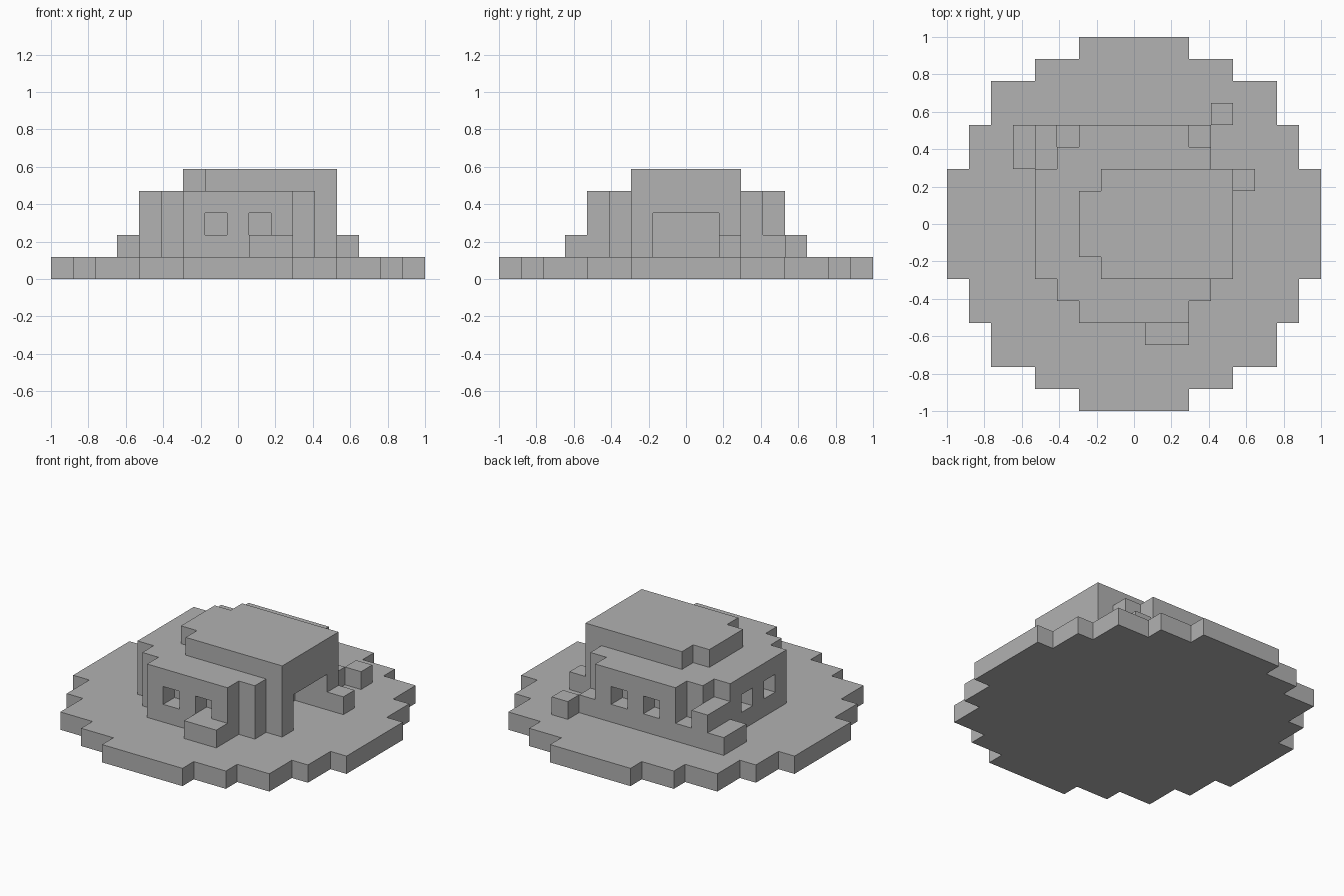
import bpy
import bmesh
from mathutils import Vector

if "Cube" in bpy.data.objects:
    bpy.data.objects.remove(bpy.data.objects["Cube"])

U = 2 / 17  # size of one block

stone = bpy.data.materials.new("stone_grey")
stone.use_nodes = True
grey = (0.445, 0.445, 0.445, 1)
stone.diffuse_color = grey
stone.node_tree.nodes["Principled BSDF"].inputs["Base Color"].default_value = grey


def finish(name, bm):
    """Scale block units to scene units and make the object."""
    bmesh.ops.recalc_face_normals(bm, faces=bm.faces)
    bmesh.ops.scale(bm, vec=(U, U, U), verts=bm.verts)
    mesh = bpy.data.meshes.new(name)
    bm.to_mesh(mesh)
    bm.free()
    mesh.materials.append(stone)
    obj = bpy.data.objects.new(name, mesh)
    bpy.context.collection.objects.link(obj)
    return obj


def prism(name, outline, bottom, top):
    bm = bmesh.new()
    face = bm.faces.new([bm.verts.new((x, y, bottom)) for x, y in outline])
    result = bmesh.ops.extrude_face_region(bm, geom=[face])
    for v in result["geom"]:
        if isinstance(v, bmesh.types.BMVert):
            v.co.z = top
    return finish(name, bm)


def stepped_disc(corners):
    """Mirror the stepped corners of one quarter into a full outline."""
    quarter = [corners[0]]
    for a, b in zip(corners, corners[1:]):
        quarter += [(a[0], b[1]), b]
    half = quarter + [(x, -y) for x, y in reversed(quarter)]
    return half + [(-x, y) for x, y in reversed(half)]


def add_box(bm, low, high):
    low, high = Vector(low), Vector(high)
    verts = bmesh.ops.create_cube(bm, size=1)["verts"]
    bmesh.ops.scale(bm, vec=high - low, verts=verts)
    bmesh.ops.translate(bm, vec=(low + high) / 2, verts=verts)


def box(name, low, high):
    bm = bmesh.new()
    add_box(bm, low, high)
    return finish(name, bm)


# Ground and round house body
prism("ground_disc", stepped_disc(
    [(2.5, 8.5), (4.5, 7.5), (6.5, 6.5), (7.5, 4.5), (8.5, 2.5)]), 0, 1)
house = prism("house_walls", stepped_disc(
    [(2.5, 4.5), (3.5, 3.5), (4.5, 2.5)]), 1, 4)

# Raised roof with notched corners on the -x side
prism("roof", [(4.5, -2.5), (4.5, 2.5), (-1.5, 2.5), (-1.5, 1.5),
               (-2.5, 1.5), (-2.5, -1.5), (-1.5, -1.5), (-1.5, -2.5)], 4, 5)

# Window and doorway recesses
bm = bmesh.new()
for c in (-1, 1):
    add_box(bm, (c - .5, -4.7, 2), (c + .5, -3.5, 3))
    add_box(bm, (c - .5, 3.5, 2), (c + .5, 4.7, 3))
    add_box(bm, (-4.7, c - .5, 2), (-3.5, c + .5, 3))
add_box(bm, (2.5, -1.5, .8), (4.7, 1.5, 3))
cutter = finish("opening_cutter", bm)
cutter.hide_render = True
cut = house.modifiers.new("openings", "BOOLEAN")
cut.operation = "DIFFERENCE"
cut.solver = "EXACT"
cut.object = cutter
bpy.context.view_layer.objects.active = house
bpy.ops.object.modifier_apply(modifier=cut.name)
bpy.data.objects.remove(cutter)

# Low blocks around the house
box("front_step", (.5, -5.5, 1), (2.5, -4.5, 2))
box("door_side_block", (4.5, 1.5, 1), (5.5, 2.5, 2))
box("back_corner_block", (3.5, 4.5, 1), (4.5, 5.5, 2))

# Stepped ledge along the back
box("back_ledge_left", (2.5, 3.5, 1), (3.5, 4.5, 2))
box("back_ledge_right", (-3.5, 3.5, 1), (-2.5, 4.5, 2))
box("ledge_upper_step", (-4.5, 2.5, 1), (-3.5, 4.5, 3))
box("ledge_lower_step", (-5.5, 2.5, 1), (-4.5, 4.5, 2))
